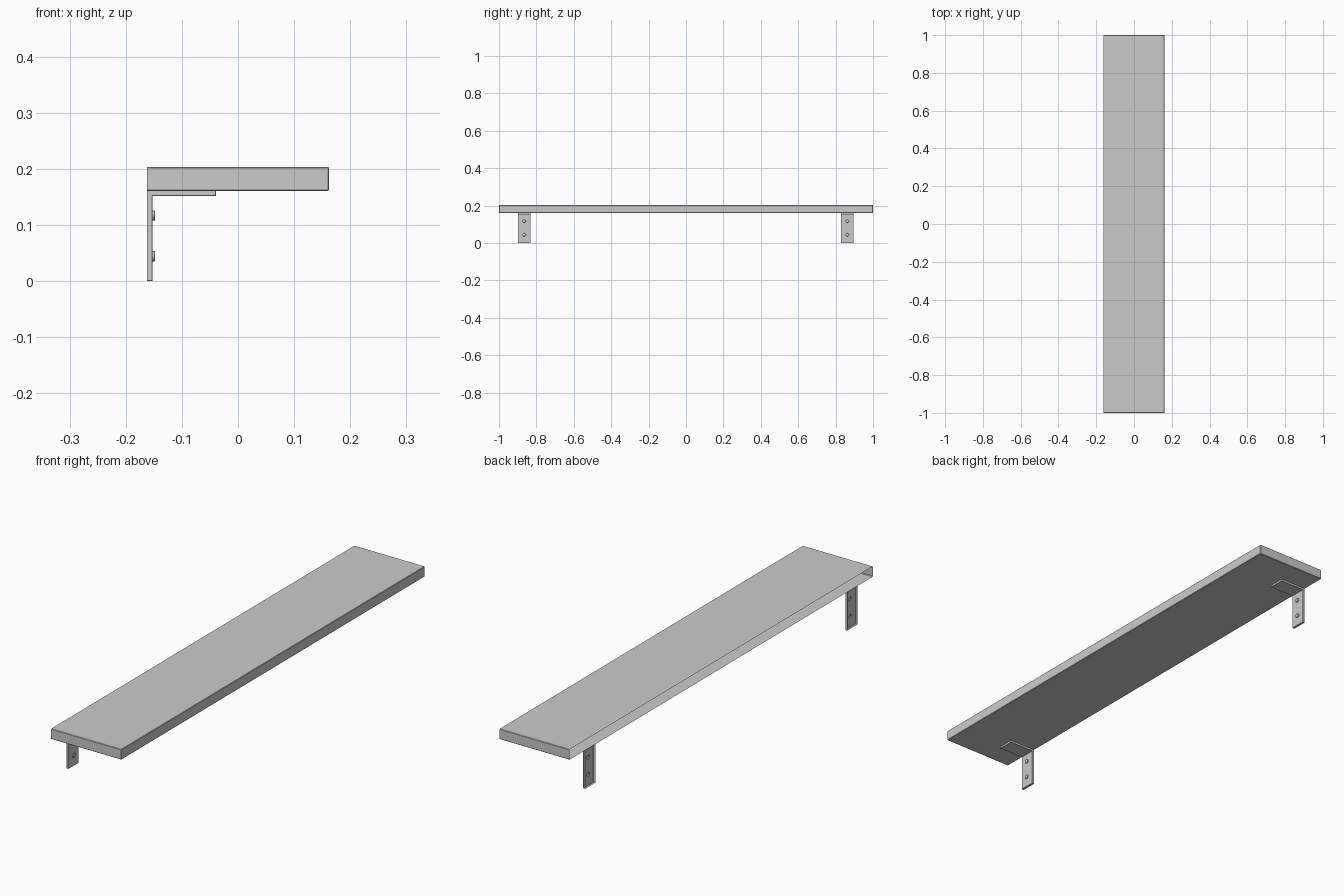
import bpy, bmesh
from mathutils import Matrix, Vector

if "Cube" in bpy.data.objects:
    bpy.data.objects.remove(bpy.data.objects["Cube"])

BACK = -0.162        # wall plane, where the parts are left open
TOP = 0.1605         # underside of the board


def new_object(name, bm):
    bmesh.ops.recalc_face_normals(bm, faces=bm.faces)
    mesh = bpy.data.meshes.new(name)
    bm.to_mesh(mesh)
    bm.free()
    obj = bpy.data.objects.new(name, mesh)
    bpy.context.collection.objects.link(obj)
    return obj


def on_plane(verts, axis, value):
    return all(abs(v.co[axis] - value) < 1e-5 for v in verts)


def drop_faces(bm, axis, value):
    faces = [f for f in bm.faces if on_plane(f.verts, axis, value)]
    bmesh.ops.delete(bm, geom=faces, context='FACES')


# Board: chamfered box, open towards the wall
bm = bmesh.new()
bmesh.ops.create_cube(bm, size=1, matrix=Matrix.Translation((0, 0, 0.1825))
                      @ Matrix.Diagonal((0.324, 2.0, 0.043, 1)))
edges = [e for e in bm.edges if not on_plane(e.verts, 0, BACK)]
bmesh.ops.bevel(bm, geom=edges, offset=0.002, segments=1, affect='EDGES')
drop_faces(bm, 0, BACK)
new_object("shelf_board", bm)

# Bracket: L profile extruded along y
profile = [(BACK, 0), (-0.1525, 0), (-0.1525, 0.152), (-0.039, 0.152),
           (-0.039, TOP), (BACK, TOP)]
half = 0.034
bm = bmesh.new()
face = bm.faces.new([bm.verts.new((x, -half, z)) for x, z in profile])
ext = bmesh.ops.extrude_face_region(bm, geom=[face])
bmesh.ops.translate(bm, vec=(0, 2 * half, 0),
                    verts=[g for g in ext["geom"] if isinstance(g, bmesh.types.BMVert)])
bmesh.ops.recalc_face_normals(bm, faces=bm.faces)
edges = [e for e in bm.edges if not on_plane(e.verts, 0, BACK)
         and not on_plane(e.verts, 2, TOP)
         and not (on_plane(e.verts, 0, -0.1525) and on_plane(e.verts, 2, 0.152))]
bmesh.ops.bevel(bm, geom=edges, offset=0.001, segments=1, affect='EDGES')
bracket = new_object("bracket_front", bm)

# Screw heads, merged into the upright plate
bm = bmesh.new()
for z in (0.0445, 0.117):
    bmesh.ops.create_cone(bm, cap_ends=True, segments=16, radius1=0.009,
                          radius2=0.009, depth=0.009,
                          matrix=Matrix.Translation((-0.1525, 0, z))
                          @ Matrix.Rotation(1.5707963, 4, 'Y'))
rims = [e for e in bm.edges if on_plane(e.verts, 0, -0.148)]
bmesh.ops.bevel(bm, geom=rims, offset=0.001, segments=1, affect='EDGES')
screws = new_object("screw_heads", bm)
screws.hide_render = True
mod = bracket.modifiers.new("screws", 'BOOLEAN')
mod.operation = 'UNION'
mod.solver = 'EXACT'
mod.object = screws
bpy.context.view_layer.objects.active = bracket
bpy.ops.object.modifier_apply(modifier=mod.name)
bpy.data.objects.remove(screws)

# Open the bracket where it meets the wall and the board
bm = bmesh.new()
bm.from_mesh(bracket.data)
drop_faces(bm, 0, BACK)
drop_faces(bm, 2, TOP)
bm.to_mesh(bracket.data)
bm.free()

# Two brackets near the ends of the board
bracket.location.y = -0.865
other = bpy.data.objects.new("bracket_rear", bracket.data)
other.location.y = 0.862
bpy.context.collection.objects.link(other)
